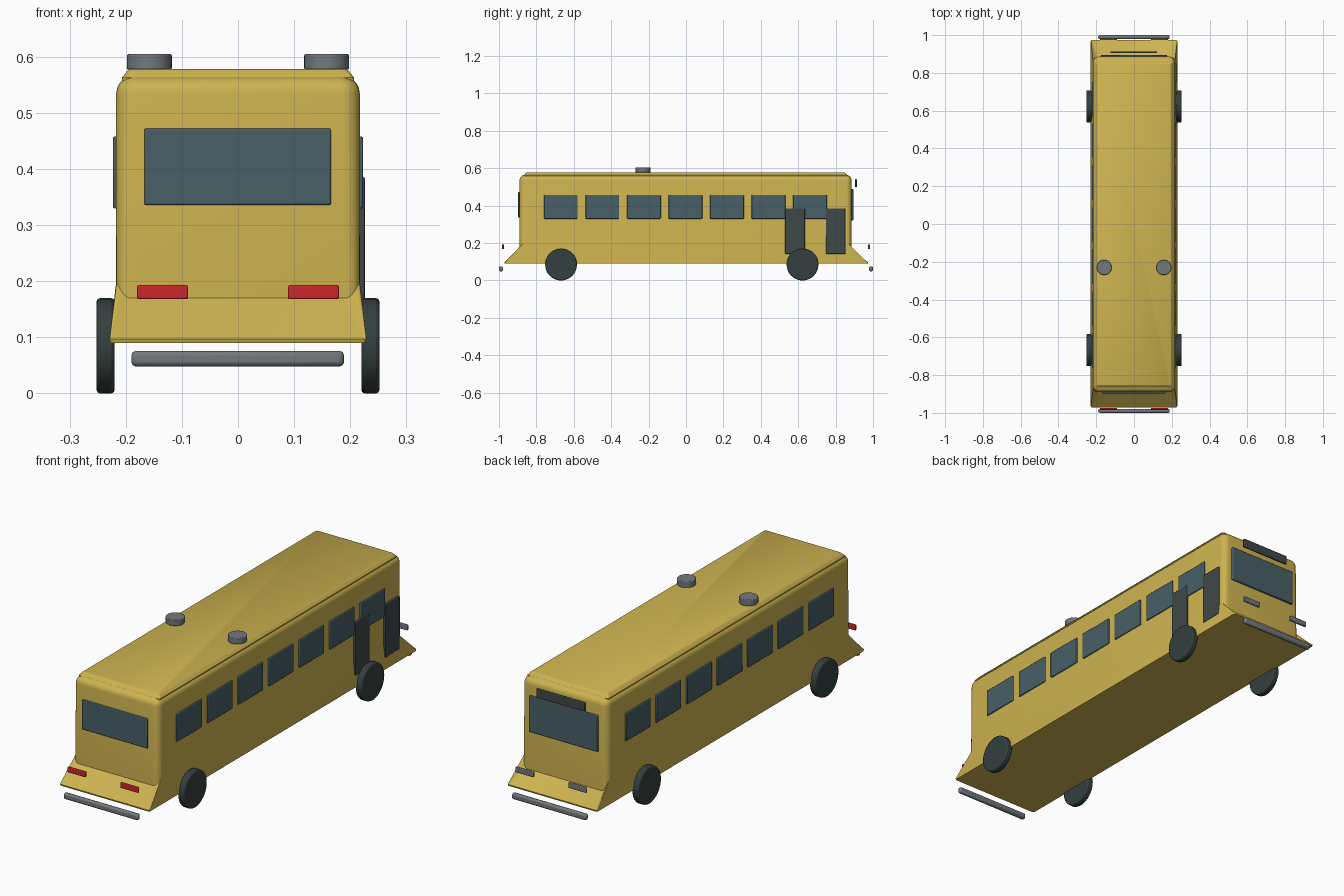
import bpy, bmesh, math
from mathutils import Vector

if "Cube" in bpy.data.objects:
    bpy.data.objects.remove(bpy.data.objects["Cube"], do_unlink=True)


def material(name, r, g, b):
    m = bpy.data.materials.new(name)
    m.use_nodes = True
    m.diffuse_color = (r, g, b, 1)
    bsdf = next(n for n in m.node_tree.nodes if n.type == 'BSDF_PRINCIPLED')
    bsdf.inputs["Base Color"].default_value = (r, g, b, 1)
    bsdf.inputs["Roughness"].default_value = 0.6
    return m


yellow = material("bus yellow", 0.61, 0.45, 0.08)
glass = material("blue grey glass", 0.065, 0.115, 0.135)
rubber = material("dark rubber", 0.035, 0.05, 0.05)
door_grey = material("door charcoal", 0.05, 0.065, 0.065)
metal = material("grey metal", 0.17, 0.19, 0.21)
red = material("tail light red", 0.6, 0.02, 0.025)


def finish(bm, name, mat, angle=35):
    bmesh.ops.recalc_face_normals(bm, faces=bm.faces)
    mesh = bpy.data.meshes.new(name)
    bm.to_mesh(mesh)
    bm.free()
    mesh.materials.append(mat)
    ob = bpy.data.objects.new(name, mesh)
    bpy.context.collection.objects.link(ob)
    bpy.ops.object.select_all(action='DESELECT')
    bpy.context.view_layer.objects.active = ob
    ob.select_set(True)
    bpy.ops.object.shade_smooth_by_angle(angle=math.radians(angle))
    return ob


def add_bevel(ob, width, segments=2):
    mod = ob.modifiers.new("soft edges", 'BEVEL')
    mod.width = width
    mod.segments = segments
    mod.limit_method = 'ANGLE'


def box(name, x, y, z, mat, bevel=0.003):
    """Box from (low, high) ranges along each axis."""
    bm = bmesh.new()
    bmesh.ops.create_cube(bm, size=1)
    for v in bm.verts:
        for i, (lo, hi) in enumerate((x, y, z)):
            v.co[i] = lo if v.co[i] < 0 else hi
    ob = finish(bm, name, mat)
    add_bevel(ob, bevel)
    return ob


def cylinder(name, radius, depth, centre, mat, bevel, along_x=False):
    bm = bmesh.new()
    bmesh.ops.create_cone(bm, cap_ends=True, segments=32, radius1=radius,
                          radius2=radius, depth=depth)
    for v in bm.verts:
        if along_x:
            v.co = Vector((v.co.z, v.co.x, v.co.y))
        v.co += Vector(centre)
    add_bevel(finish(bm, name, mat), bevel)


def ring(half_x, back, front, radius, height, steps=6):
    """Rounded rectangle; height is a function of the outward direction."""
    pts = []
    for corner in range(4):
        for i in range(steps + 1):
            a = math.pi / 2 * (corner + i / steps)
            sx = 1 if corner in (0, 3) else -1
            cy = front - radius if corner < 2 else back + radius
            dx, dy = math.cos(a), math.sin(a)
            pts.append((sx * (half_x - radius) + radius * dx,
                        cy + radius * dy, height(dx, dy)))
    return pts


def loft(name, rings, mat):
    bm = bmesh.new()
    loops = [[bm.verts.new(p) for p in r] for r in rings]
    n = len(loops[0])
    for low, high in zip(loops, loops[1:]):
        for i in range(n):
            j = (i + 1) % n
            bm.faces.new((low[i], low[j], high[j], high[i]))
    bm.faces.new(loops[0])
    bm.faces.new(loops[-1])
    return finish(bm, name, mat)


def flat(z):
    return lambda dx, dy: z


def shoulder(dx, dy):
    # The flare starts higher on the sides than at the ends
    end = 0.145 if dy > 0 else 0.17
    return 0.2 * dx * dx + end * dy * dy


# Body shell with flared skirt and rounded roof edge
X, BACK, FRONT = 0.217, -0.89, 0.886
rings = [ring(0.228, -0.97, 0.972, 0.008, flat(0.09)),
         ring(0.229, -0.972, 0.974, 0.008, flat(0.097)),
         ring(X, BACK, FRONT, 0.025, shoulder)]
for i in range(6):
    a = math.pi / 2 * i / 5
    inset = 0.03 * (1 - math.cos(a))
    rings.append(ring(X - inset, BACK + inset, FRONT - inset, 0.032 - inset * 0.5,
                      flat(0.535 + 0.03 * math.sin(a))))
loft("bus_body", rings, yellow)

# Raised roof panel
loft("roof_panel", [ring(0.207, -0.866, 0.862, 0.008, flat(0.558)),
                    ring(0.207, -0.866, 0.862, 0.008, flat(0.563)),
                    ring(0.197, -0.856, 0.852, 0.008, flat(0.575)),
                    ring(0.193, -0.852, 0.848, 0.008, flat(0.578))], yellow)

# Side windows, seven per side
for side, label in ((1, "left"), (-1, "right")):
    xs = sorted((side * 0.21, side * 0.223))
    for i in range(7):
        y = -0.669 + 0.222 * i
        box(f"{label}_window_{i + 1}", xs, (y - 0.09, y + 0.09), (0.33, 0.458), glass)

# End windows and destination sign
box("tail_window", (-0.167, 0.166), (-0.897, -0.885), (0.336, 0.472), glass)
box("windscreen", (-0.176, 0.174), (0.88, 0.895), (0.322, 0.488), glass)
box("destination_sign", (-0.125, 0.123), (0.904, 0.914), (0.5, 0.542), door_grey)

# Door leaves
for i, y in enumerate((0.53, 0.748)):
    box(f"door_leaf_{i + 1}", (0.212, 0.226), (y, y + 0.105), (0.142, 0.386), door_grey)

# Wheels and roof vents, mirrored across the centre
for side, label in ((1, "left"), (-1, "right")):
    for y, end in ((-0.668, "tail"), (0.623, "nose")):
        cylinder(f"{end}_{label}_wheel", 0.085, 0.032, (side * 0.236, y, 0.085),
                 rubber, 0.006, along_x=True)
    cylinder(f"{label}_roof_vent", 0.04, 0.028, (side * 0.158, -0.23, 0.591), metal, 0.003)

# Lamps and bumpers at both ends
for end, label, mat in ((-1, "tail", red), (1, "head", metal)):
    ys = sorted((end * 0.973, end * 0.984))
    for side, name in ((1, "left"), (-1, "right")):
        xs = sorted((side * 0.089, side * 0.18))
        box(f"{name}_{label}_light", xs, ys, (0.168, 0.193), mat)
    ys = sorted((end * 0.979, end))
    box(f"{label}_bumper", (-0.19, 0.189), ys, (0.048, 0.076), metal, 0.008)
